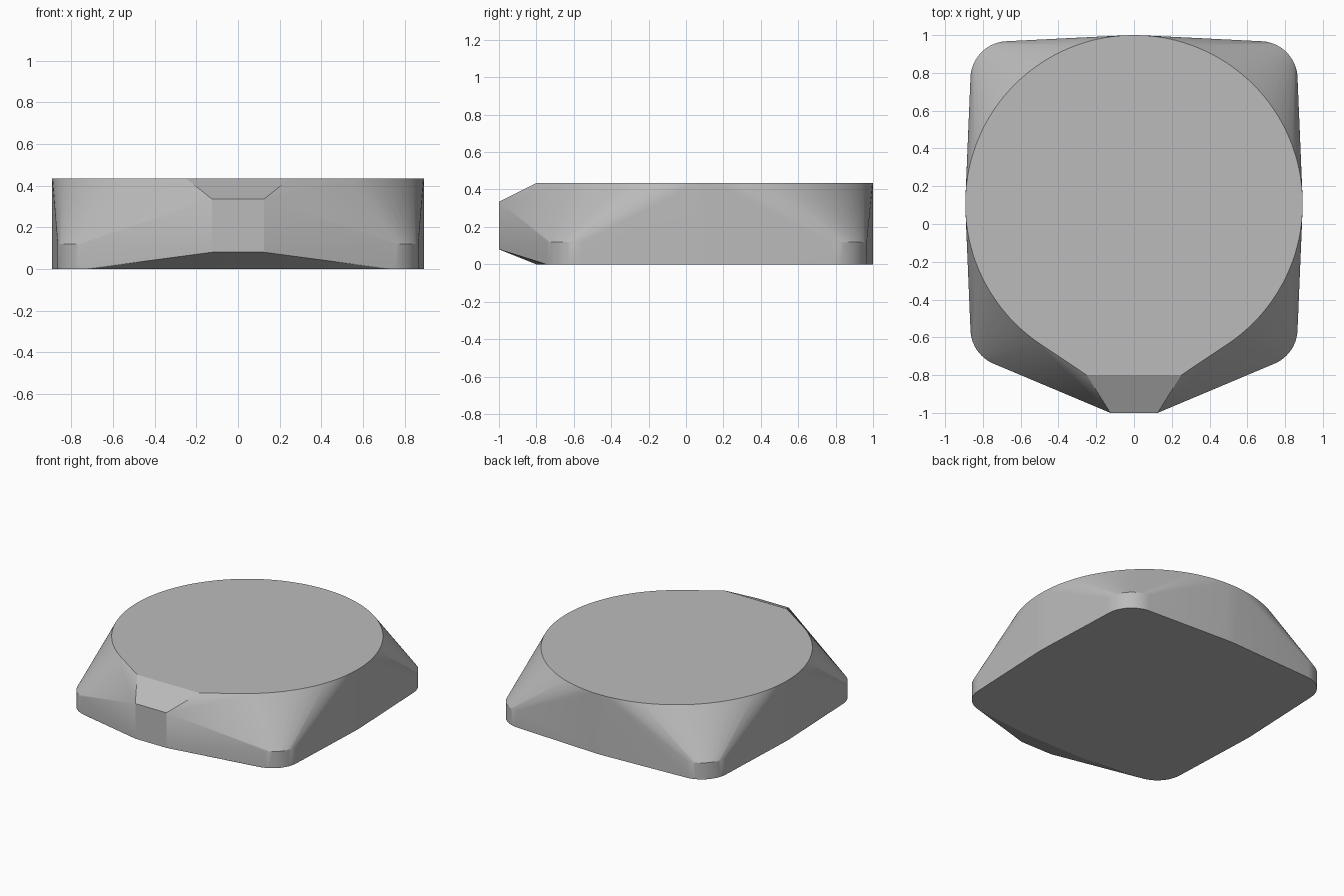
import bpy, bmesh, math

cube = bpy.data.objects.get("Cube")
if cube:
    bpy.data.objects.remove(cube)

TOP, CORNER_TOP = 0.435, 0.12
RADIUS, CENTRE_Y = 0.893, 0.107

# plain grey material
grey = bpy.data.materials.new("plain grey")
grey.use_nodes = True
colour = (0.5, 0.5, 0.5, 1)
grey.diffuse_color = colour
grey.node_tree.nodes["Principled BSDF"].inputs["Base Color"].default_value = colour

points = []

# round drum running from base to top
for i in range(128):
    a = math.tau * i / 128
    for z in (0, TOP):
        points.append((RADIUS * math.cos(a), CENTRE_Y + RADIUS * math.sin(a), z))

for side in (-1, 1):
    # low rounded corners, back and front
    for cy, start in ((0.768, 0), (-0.555, -90)):
        for i in range(17):
            a = math.radians(start + 90 * i / 16)
            for z in (0, CORNER_TOP):
                points.append((side * (0.666 + 0.2 * math.cos(a)), cy + 0.2 * math.sin(a), z))
    # narrow front nose, bevelled above and below
    points += [(side * 0.25, -0.8, 0), (side * 0.25, -0.8, TOP),
               (side * 0.125, -1, 0.08), (side * 0.125, -1, 0.335)]

# wrap the drum, corners and nose in one tight skin
bm = bmesh.new()
for p in points:
    bm.verts.new(p)
bmesh.ops.convex_hull(bm, input=bm.verts)
bmesh.ops.delete(bm, geom=[v for v in bm.verts if not v.link_faces], context='VERTS')
bmesh.ops.dissolve_limit(bm, angle_limit=math.radians(0.1), verts=bm.verts, edges=bm.edges)
bmesh.ops.recalc_face_normals(bm, faces=bm.faces)

mesh = bpy.data.meshes.new("body")
bm.to_mesh(mesh)
bm.free()
mesh.materials.append(grey)
body = bpy.data.objects.new("body", mesh)
bpy.context.collection.objects.link(body)

# smooth the rounded walls, keep the rims crisp
bpy.ops.object.select_all(action='DESELECT')
body.select_set(True)
bpy.context.view_layer.objects.active = body
bpy.ops.object.shade_smooth_by_angle(angle=math.radians(20))
